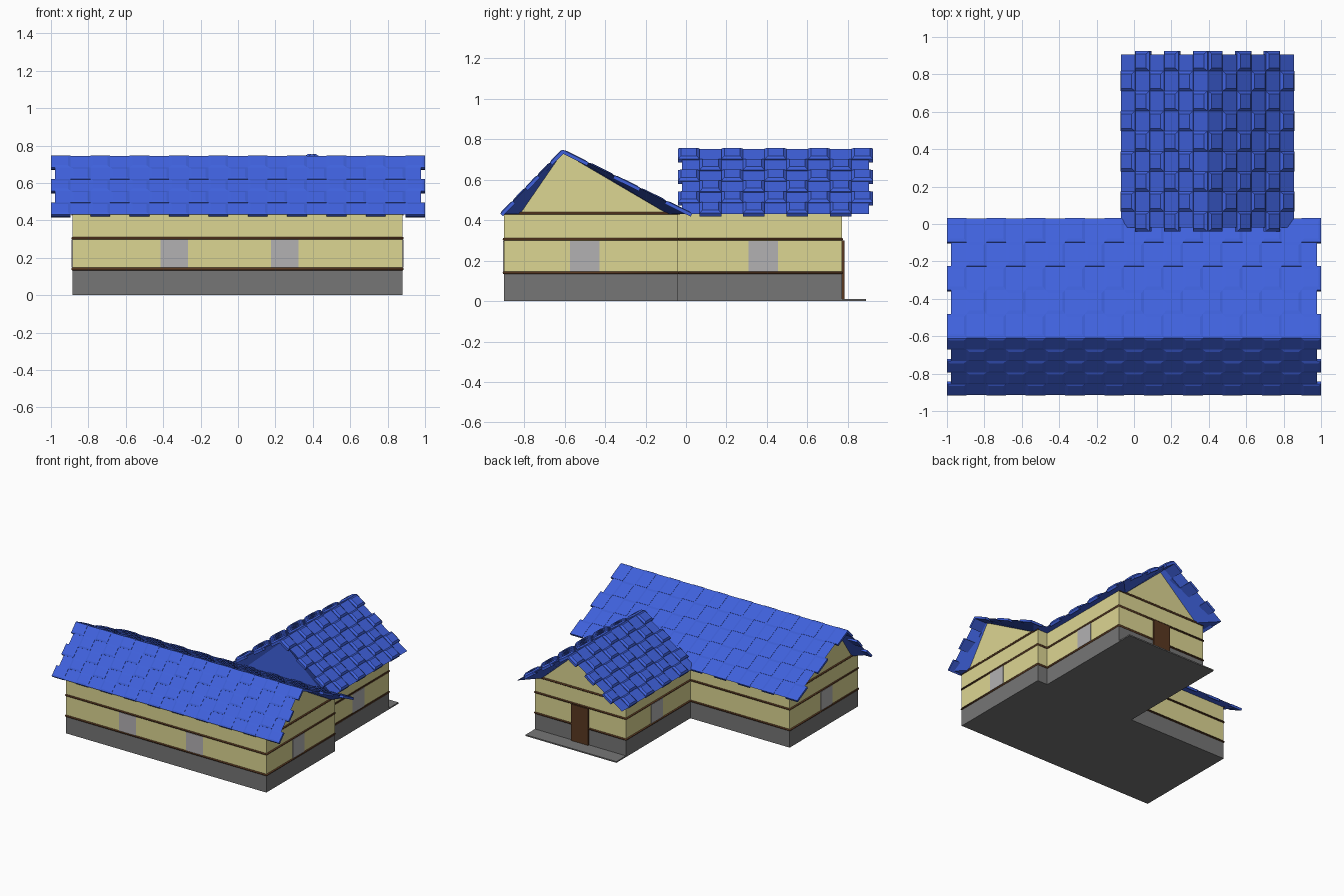
import bpy, bmesh
from mathutils import Vector

if "Cube" in bpy.data.objects:
    bpy.data.objects.remove(bpy.data.objects["Cube"])


def mat(name, rgb):
    m = bpy.data.materials.new(name)
    m.diffuse_color = (*rgb, 1)
    m.use_nodes = True
    m.node_tree.nodes["Principled BSDF"].inputs["Base Color"].default_value = m.diffuse_color
    return m


STONE = mat("stone_grey", (0.18, 0.18, 0.18))
WALL = mat("plaster_yellow", (0.72, 0.67, 0.29))
BLUE = mat("roof_blue", (0.05, 0.12, 0.72))
WOOD = mat("dark_wood", (0.10, 0.04, 0.015))
GLASS = mat("window_grey", (0.45, 0.44, 0.45))


def finish(bm, name, *mats):
    bmesh.ops.recalc_face_normals(bm, faces=bm.faces)
    me = bpy.data.meshes.new(name)
    bm.to_mesh(me)
    bm.free()
    ob = bpy.data.objects.new(name, me)
    bpy.context.collection.objects.link(ob)
    for m in mats:
        me.materials.append(m)
    return ob


def prism(name, outline, z0, z1, m):
    bm = bmesh.new()
    f = bm.faces.new([bm.verts.new((x, y, z0)) for x, y in outline])
    ext = bmesh.ops.extrude_face_region(bm, geom=[f], use_keep_orig=True)
    for v in ext["geom"]:
        if isinstance(v, bmesh.types.BMVert):
            v.co.z = z1
    return finish(bm, name, m)


def box(name, x0, x1, y0, y1, z0, z1, m):
    return prism(name, [(x0, y0), (x1, y0), (x1, y1), (x0, y1)], z0, z1, m)


def beam(name, pts, cyclic=False, r=0.008):
    cu = bpy.data.curves.new(name, "CURVE")
    cu.dimensions = "3D"
    cu.bevel_depth = r
    cu.bevel_resolution = 1
    cu.use_fill_caps = True
    s = cu.splines.new("POLY")
    s.points.add(len(pts) - 1)
    for p, co in zip(s.points, pts):
        p.co = (*co, 1)
    s.use_cyclic_u = cyclic
    cu.materials.append(WOOD)
    ob = bpy.data.objects.new(name, cu)
    bpy.context.collection.objects.link(ob)


# Roof: u runs along the ridge, v across it. Soffits splay from gable to verge.
def roof(name, place, u, w, outer, gable, plain_start, rows, cols, lift, jag):
    bm = bmesh.new()

    def ring(at, profile):
        return [bm.verts.new(place(at, v, z)) for v, z in profile]

    a, b = ring(u[0] + jag, outer), ring(u[1] - jag, outer)
    c, d = ring(w[0], gable), ring(w[1], gable)
    for i in (0, 1):
        bm.faces.new((a[i], a[i + 1], b[i + 1], b[i]))
        for o, g in ((a, c), (b, d)):
            bm.faces.new((o[i], o[i + 1], g[i + 1], g[i]))
    for i in (0, 2):
        bm.faces.new((a[i], b[i], d[i], c[i]))
    bm.faces.new((c[0], c[2], d[2], d[0]))
    bm.faces.new(c).material_index = 0 if plain_start else 1
    bm.faces.new(d).material_index = 1
    finish(bm, name, BLUE, WALL)

    # Raised tiles on alternate cells of both slopes
    bm = bmesh.new()
    ridge = Vector((0, *outer[1]))
    for eave, side in ((outer[0], -1), (outer[2], 1)):
        fall = Vector((0, *eave)) - ridge
        n = Vector((0, -fall.z, fall.y)).normalized() * side
        du = (u[1] - u[0]) / cols
        for r in range(rows):
            for k in range(cols):
                if (r + k) % 2:
                    continue
                layers = []
                for off, ins in ((-0.015, 0), (lift * 0.3, 0), (lift, 0.14)):
                    loop = []
                    for s, t in ((ins, ins), (1 - ins, ins), (1 - ins, 1 - ins), (ins, 1 - ins)):
                        p = ridge + fall * ((r + t) / rows) + n * off
                        loop.append(bm.verts.new(place(u[0] + (k + s) * du, p.y, p.z)))
                    layers.append(loop)
                for lo, hi in zip(layers, layers[1:]):
                    for i in range(4):
                        j = (i + 1) % 4
                        bm.faces.new((lo[i], lo[j], hi[j], hi[i]))
                bm.faces.new(layers[0])
                bm.faces.new(layers[-1])
    finish(bm, name + "_tiles", BLUE)


# L-shaped foundation and walls
plan = [(-.885, -.9), (.88, -.9), (.88, -.04), (.79, -.04),
        (.79, .77), (-.01, .77), (-.01, -.04), (-.885, -.04)]
prism("foundation", plan, 0, 0.14, STONE)
prism("walls", plan, 0.14, 0.43, WALL)
for i, z in enumerate((0.14, 0.305)):
    beam(f"wall_beam_{i}", [(x, y, z) for x, y in plan], True)

# Beams under the gables
beam("gable_beam_right", [(.88, -.9, .434), (.88, -.03, .434)])
beam("gable_beam_left", [(-.885, -.9, .434), (-.885, -.03, .434)])
beam("gable_beam_wing", [(-.01, .77, .434), (.79, .77, .434)])

# Roofs
roof("main_roof", lambda u, v, z: (u, v, z), (-1, 1), (-.885, .88),
     [(-.915, .43), (-.61, .745), (.03, .43)],
     [(-.82, .43), (-.61, .735), (-.09, .43)], False, 5, 19, 0.006, 0.022)
roof("wing_roof", lambda u, v, z: (v, u, z), (-.04, .925), (.0, .77),
     [(-.07, .43), (.395, .75), (.855, .43)],
     [(.06, .43), (.395, .73), (.73, .43)], True, 6, 9, 0.016, 0.02)

# Windows
for i, x in enumerate((-.34, .25)):
    box(f"front_window_{i}", x - .074, x + .074, -.904, -.89, .147, .297, GLASS)
for name, y, xl, xr in (("main", -.5, -.885, .88), ("wing", .382, -.01, .79)):
    for side, x in (("left", xl), ("right", xr)):
        box(f"{name}_window_{side}", x - .004, x + .004, y - .073, y + .073, .147, .297, GLASS)

# Door and doorstep
box("door", .315, .465, .765, .782, .01, .3, WOOD)
box("doorstep", -.01, .79, .77, .89, 0, .01, STONE)
